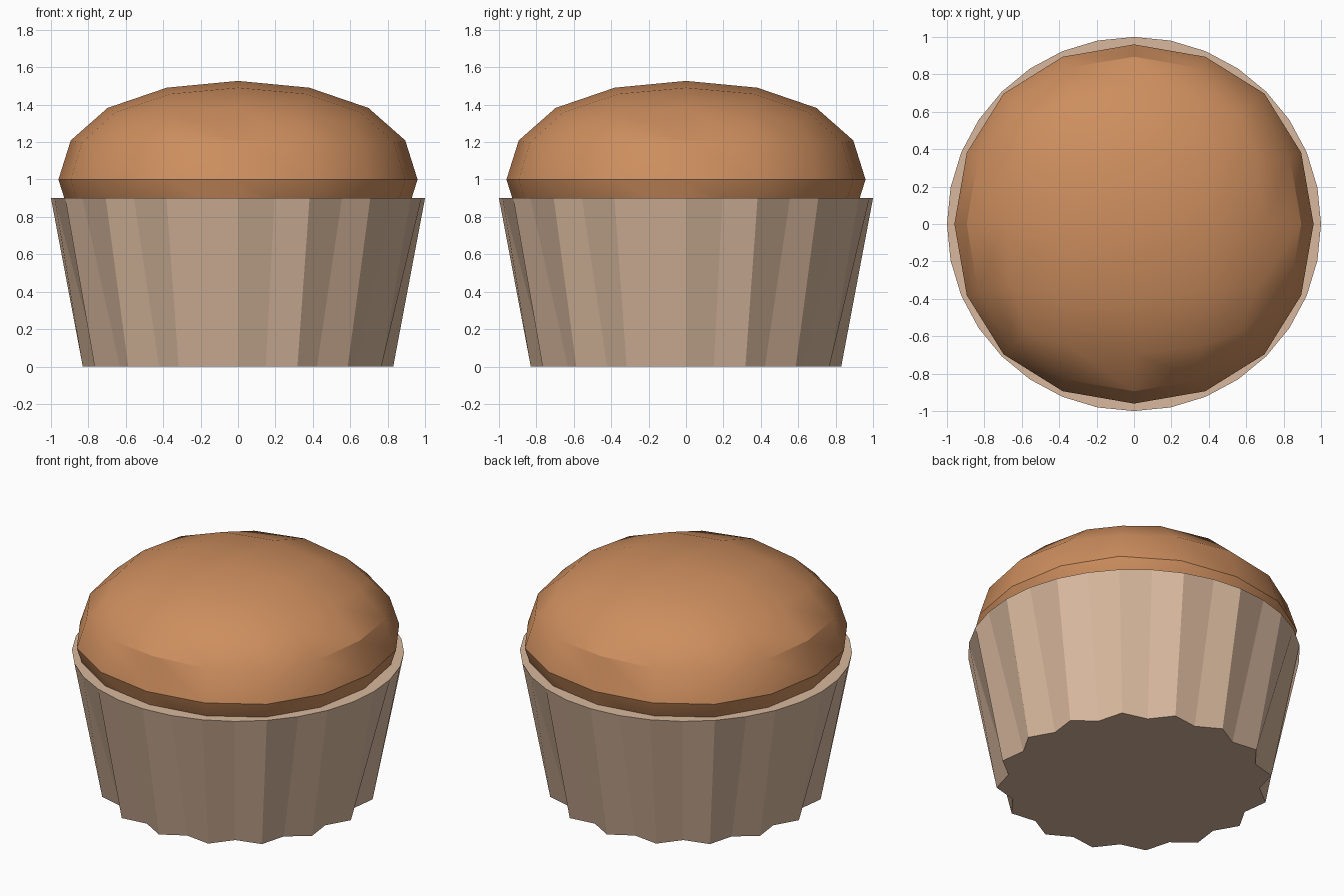
import bpy, bmesh, math

if "Cube" in bpy.data.objects:
    bpy.data.objects.remove(bpy.data.objects["Cube"])


def material(name, rgb):
    m = bpy.data.materials.new(name)
    m.diffuse_color = (*rgb, 1)
    m.use_nodes = True
    m.node_tree.nodes["Principled BSDF"].inputs["Base Color"].default_value = m.diffuse_color
    return m


def add_object(name, bm, mat):
    bmesh.ops.recalc_face_normals(bm, faces=bm.faces)
    me = bpy.data.meshes.new(name)
    bm.to_mesh(me)
    bm.free()
    ob = bpy.data.objects.new(name, me)
    bpy.context.collection.objects.link(ob)
    me.materials.append(mat)
    return ob


paper = material("paper tan", (0.69, 0.48, 0.34))
crust = material("baked brown", (0.61, 0.27, 0.112))

# Pleated paper cup: round rim, zigzag base
SIDES = 32
bm = bmesh.new()
top, base = [], []
for i in range(SIDES):
    a = 2 * math.pi * i / SIDES
    c, s = math.cos(a), math.sin(a)
    r = 0.83 if i % 2 == 0 else 0.76
    top.append(bm.verts.new((c, s, 0.9)))
    base.append(bm.verts.new((r * c, r * s, 0)))
for i in range(SIDES):
    j = (i + 1) % SIDES
    bm.faces.new((base[i], base[j], top[j], top[i]))
bm.faces.new(top)
bm.faces.new(base[::-1])
add_object("paper_cup", bm, paper)

# Domed cake top: a cube subdivided to a squashed ball
bm = bmesh.new()
bmesh.ops.create_cube(bm, size=2)
dome = add_object("cake_top", bm, crust)
sub = dome.modifiers.new("round", 'SUBSURF')
sub.levels = sub.render_levels = 2
bpy.context.view_layer.objects.active = dome
dome.select_set(True)
bpy.ops.object.modifier_apply(modifier="round")
reach = max(v.co.x for v in dome.data.vertices)
for v in dome.data.vertices:
    v.co = v.co / reach
    v.co.x *= 0.96
    v.co.y *= 0.96
    v.co.z = v.co.z * 0.527 + 1.0
bpy.ops.object.shade_smooth_by_angle(angle=math.radians(30))
